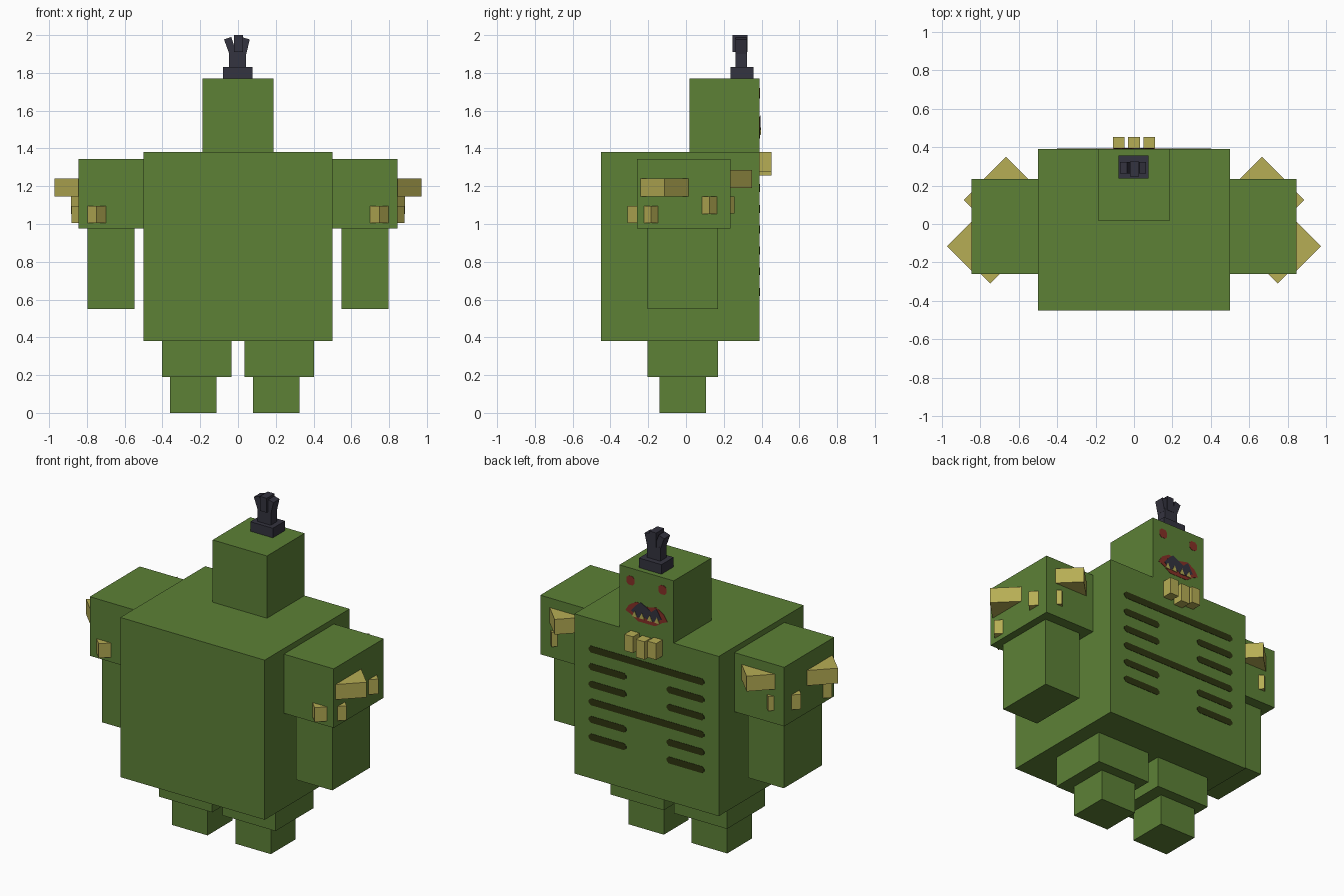
import bpy
import math

if "Cube" in bpy.data.objects:
    bpy.data.objects.remove(bpy.data.objects["Cube"])


def material(name, rgb):
    m = bpy.data.materials.new(name)
    m.diffuse_color = (*rgb, 1)
    m.use_nodes = True
    m.node_tree.nodes["Principled BSDF"].inputs["Base Color"].default_value = m.diffuse_color
    return m


GREEN = material("moss green", (0.109, 0.220, 0.037))
YELLOW = material("horn yellow", (0.47, 0.42, 0.09))
DARK = material("charcoal", (0.034, 0.033, 0.05))
SLOT = material("dark olive", (0.026, 0.033, 0.005))
RED = material("brick red", (0.235, 0.03, 0.02))


def prism(name, outline, lo, hi, mat, axis="z"):
    """Extrude a 2D outline along z (points are x,y) or along y (points are x,z)."""
    def place(p, h):
        return (p[0], p[1], h) if axis == "z" else (p[0], h, p[1])
    area = sum(a[0] * b[1] - b[0] * a[1]
               for a, b in zip(outline, outline[1:] + outline[:1]))
    if (area < 0) == (axis == "z"):      # keep normals outward
        outline = outline[::-1]
    n = len(outline)
    verts = [place(p, lo) for p in outline] + [place(p, hi) for p in outline]
    faces = [tuple(range(n))[::-1], tuple(range(n, 2 * n))]
    faces += [(i, (i + 1) % n, n + (i + 1) % n, n + i) for i in range(n)]
    me = bpy.data.meshes.new(name)
    me.from_pydata(verts, [], faces)
    me.materials.append(mat)
    ob = bpy.data.objects.new(name, me)
    bpy.context.collection.objects.link(ob)
    return ob


def box(name, x0, x1, y0, y1, z0, z1, mat):
    return prism(name, [(x0, y0), (x1, y0), (x1, y1), (x0, y1)], z0, z1, mat)


def rounded(cx, cz, w, h, cut):
    """Rectangle with clipped corners, in x,z."""
    a, b = w / 2, h / 2
    return [(cx + sx * u, cz + sz * v) for sx, sz, u, v in (
        (1, -1, a, b - cut), (1, 1, a, b - cut), (1, 1, a - cut, b), (-1, 1, a - cut, b),
        (-1, 1, a, b - cut), (-1, -1, a, b - cut), (-1, -1, a - cut, b), (1, -1, a - cut, b))]


# Torso and head
BACK = 0.39
box("torso", -0.5, 0.5, -0.45, BACK, 0.38, 1.38, GREEN)
box("head", -0.188, 0.188, 0.018, BACK, 1.38, 1.77, GREEN)

# Limbs and shoulder spikes
for s, side in ((1, "right"), (-1, "left")):
    def limb(name, xa, xb, *rest):
        box(f"{side}_{name}", min(s * xa, s * xb), max(s * xa, s * xb), *rest, GREEN)
    limb("shoulder", 0.5, 0.845, -0.26, 0.235, 0.975, 1.345)
    limb("arm", 0.547, 0.797, -0.205, 0.17, 0.55, 0.975)
    limb("thigh", 0.035, 0.403, -0.205, 0.17, 0.19, 0.38)
    foot = 0.203 if s > 0 else 0.236
    limb("foot", foot - 0.123, foot + 0.123, -0.14, 0.105, 0, 0.19)

    # wedges pointing out, back and front: apex x, apex y, direction, depth, z range
    wedges = [("outer_spike", 0.972, -0.115, (1, 0), 0.127, 1.145, 1.24),
              ("outer_low_stud", 0.882, -0.185, (1, 0), 0.04, 1.005, 1.095),
              ("outer_high_stud", 0.885, 0.125, (1, 0), 0.04, 1.052, 1.145),
              ("back_spike", 0.665, 0.35, (0, 1), 0.115, 1.19, 1.285),
              ("back_stud", 0.75, 0.258, (0, 1), 0.023, 1.055, 1.145),
              ("front_stud", 0.748, -0.31, (0, -1), 0.05, 1.005, 1.095)]
    for name, ax, ay, (dx, dy), d, z0, z1 in wedges:
        pts = [(ax, ay)] + [(ax - dx * d + k * dy * d, ay - dy * d + k * dx * d)
                            for k in (1, -1)]
        prism(f"{side}_{name}", [(s * x, y) for x, y in pts], z0, z1, YELLOW)

    # Eye
    prism(f"{side}_eye", rounded(s * 0.111, 1.693, 0.056, 0.056, 0.014),
          BACK - 0.001, BACK + 0.002, RED, "y")

# Collar teeth under the face
for i, x in enumerate((-0.08, 0, 0.08)):
    drop = 0.02 if i == 1 else 0
    box(f"collar_tooth_{i + 1}", x - 0.03, x + 0.03, BACK, 0.453,
        1.278 - drop, 1.38 - drop / 2, YELLOW)

# Slots across the back: two wide rows, the others split
for row in range(6):
    z = 1.19 - 0.11 * row
    spans = [(0, 0.80)] if row in (0, 3) else [(0.27, 0.26), (-0.27, 0.26)]
    for j, (cx, w) in enumerate(spans):
        prism(f"back_slot_{row + 1}_{j + 1}", rounded(cx, z, w, 0.042, 0.014),
              BACK - 0.001, BACK + 0.002, SLOT, "y")

# Mouth: lips, dark jagged opening, teeth
lips = [(-0.145, 1.50), (-0.12, 1.54), (-0.07, 1.57), (0, 1.555), (0.07, 1.57),
        (0.12, 1.54), (0.145, 1.50), (0.11, 1.485), (0.06, 1.452), (-0.06, 1.452),
        (-0.11, 1.485)]
prism("lips", lips, BACK - 0.001, BACK + 0.002, RED, "y")
opening = [(-0.105, 1.505), (-0.07, 1.565), (-0.035, 1.535), (0, 1.555), (0.04, 1.575),
           (0.07, 1.55), (0.105, 1.51), (0.06, 1.475), (0.02, 1.49), (-0.03, 1.472),
           (-0.07, 1.485)]
prism("mouth_opening", opening, BACK + 0.001, BACK + 0.004, DARK, "y")
for i, x in enumerate((-0.075, -0.025, 0.03, 0.08)):
    prism(f"tooth_{i + 1}", [(x - 0.018, 1.475), (x + 0.018, 1.475), (x, 1.512)],
          BACK + 0.002, BACK + 0.006, YELLOW, "y")

# Crest on the head
box("crest_base", -0.08, 0.076, 0.236, 0.357, 1.77, 1.83, DARK)
box("crest_stem", -0.048, 0.043, 0.263, 0.323, 1.83, 1.915, DARK)
prism("crest_left_prong", [(-0.046, 1.90), (-0.005, 1.90), (-0.036, 1.99), (-0.074, 1.977)],
      0.262, 0.322, DARK, "y")
prism("crest_right_prong", [(0.005, 1.90), (0.044, 1.90), (0.062, 1.977), (0.028, 1.987)],
      0.262, 0.322, DARK, "y")
box("crest_middle_prong", -0.021, 0.026, 0.247, 0.325, 1.91, 2.0, DARK)
